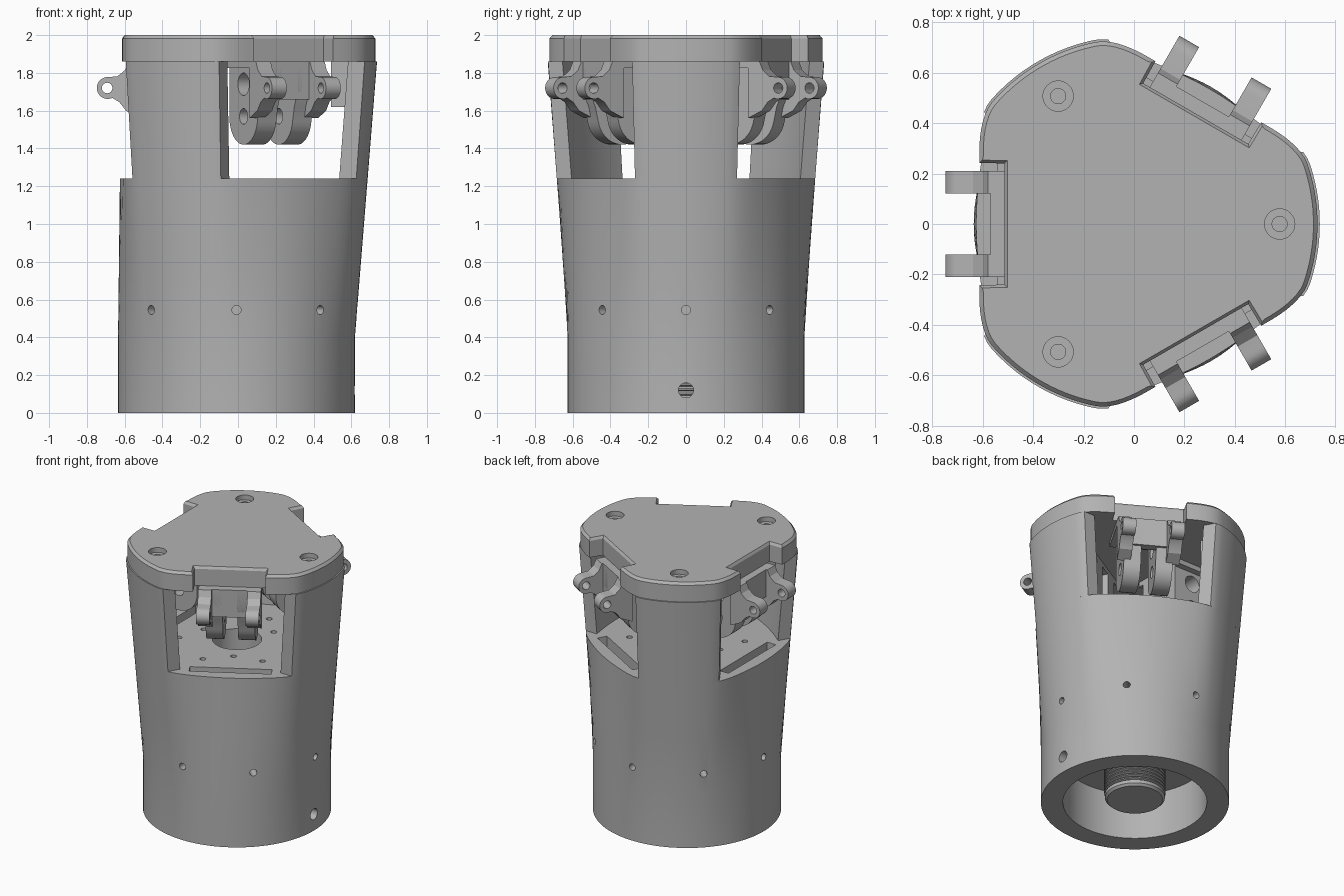
import bpy, bmesh, math
from math import sin, cos, pi, radians
from mathutils import Matrix

old = bpy.data.objects.get("Cube")
if old:
    bpy.data.objects.remove(old, do_unlink=True)

CX = -0.008                      # axis of the threefold layout
SILL, EAVE, TOP = 1.24, 1.86, 2.0
BASE_R, LOBE_R, FLAT_R = 0.627, 0.744, 0.61

grey = bpy.data.materials.new("machined grey")
grey.use_nodes = True
grey.diffuse_color = (0.45, 0.45, 0.45, 1)
grey.node_tree.nodes["Principled BSDF"].inputs["Base Color"].default_value = grey.diffuse_color


def make(name, bm, angle=0.0):
    bmesh.ops.recalc_face_normals(bm, faces=bm.faces)
    me = bpy.data.meshes.new(name)
    bm.to_mesh(me)
    bm.free()
    ob = bpy.data.objects.new(name, me)
    bpy.context.collection.objects.link(ob)
    me.materials.append(grey)
    ob.matrix_world = Matrix.Translation((CX, 0, 0)) @ Matrix.Rotation(angle, 4, "Z")
    return ob


def add_loft(bm, rings):
    """Skin closed rings of points and cap both ends."""
    loops = [[bm.verts.new(p) for p in ring] for ring in rings]
    for a, b in zip(loops, loops[1:]):
        for i in range(len(a)):
            j = (i + 1) % len(a)
            bm.faces.new((a[i], a[j], b[j], b[i]))
    bm.faces.new(loops[0][::-1])
    return bm.faces.new(loops[-1])


def loft(name, rings, angle=0.0):
    bm = bmesh.new()
    add_loft(bm, rings)
    return make(name, bm, angle)


def circle(r, z, n=48):
    return [(r * cos(2 * pi * i / n), r * sin(2 * pi * i / n), z) for i in range(n)]


def arc(cx, cz, r, a0, a1, n=14):
    return [(cx + r * cos(radians(a0 + (a1 - a0) * i / n)),
             cz + r * sin(radians(a0 + (a1 - a0) * i / n))) for i in range(n + 1)]


def prism(name, outline, t0, t1, angle):
    """Plate with an outline in the radial/vertical plane."""
    return loft(name, [[(x, t, z) for x, z in outline] for t in (t0, t1)], angle)


def add_box(bm, x0, x1, y0, y1, z0, z1):
    add_loft(bm, [[(x0, y0, z), (x1, y0, z), (x1, y1, z), (x0, y1, z)] for z in (z0, z1)])


def add_drill(bm, r, p, axis, length, n=24):
    m = Matrix.Translation(p) @ axis
    add_loft(bm, [[m @ (Matrix.Translation(q).to_translation()) for q in circle(r, z, n)]
                  for z in (-length / 2, length / 2)])


def cut(ob, bm):
    """Subtract the cutter solids, then apply and remove them."""
    tool = make("cutter", bm)
    tool.matrix_world = ob.matrix_world
    tool.hide_render = True
    bpy.context.view_layer.update()
    mod = ob.modifiers.new("cut", "BOOLEAN")
    mod.object, mod.operation, mod.solver = tool, "DIFFERENCE", "EXACT"
    mod.use_self = True
    bpy.context.view_layer.objects.active = ob
    bpy.ops.object.modifier_apply(modifier=mod.name)
    bpy.data.objects.remove(tool, do_unlink=True)


def smooth(ob, deg=25):
    bpy.ops.object.select_all(action="DESELECT")
    ob.select_set(True)
    bpy.context.view_layer.objects.active = ob
    bpy.ops.object.shade_smooth_by_angle(angle=radians(deg))


def tri_radius(a, flat=FLAT_R, lobe=LOBE_R):
    """Rounded triangle: a circle softly clipped by three flats."""
    d = (a % (2 * pi / 3)) - pi / 3
    f = flat / cos(d)
    k = 0.07
    h = max(k - abs(f - lobe), 0) / k
    return min(f, lobe) - h * h * k / 4


def body_radius(a, z):
    f = min(max((z - 0.4) / (EAVE - 0.4), 0), 1)
    return BASE_R + (tri_radius(a) - BASE_R) * f


UP = Matrix.Identity(4)
ALONG_T = Matrix.Rotation(pi / 2, 4, "X")
ALONG_N = Matrix.Rotation(pi / 2, 4, "Y")
N = 120

# Lower body, lofted from round to rounded triangle
body = loft("lower_body", [[(body_radius(2 * pi * i / N, z) * cos(2 * pi * i / N),
                             body_radius(2 * pi * i / N, z) * sin(2 * pi * i / N), z)
                            for i in range(N)] for z in (0, 0.4, 0.82, SILL)])
tools = bmesh.new()
add_drill(tools, 0.48, (0, 0, 0.1), UP, 0.48, 64)              # bottom bore
add_drill(tools, 0.165, (0, 0, SILL), UP, 0.7, 40)             # floor opening
add_drill(tools, 0.04, (0.58, 0, 0.12), ALONG_N, 0.3)          # cable hole
for i in range(8):
    turn = Matrix.Rotation(i * pi / 4, 4, "Z")
    add_drill(tools, 0.024, turn @ Matrix.Translation((0.6, 0, 0.545)).to_translation(),
              turn @ ALONG_N, 0.2)
for k in range(3):
    part = bmesh.new()
    add_box(part, 0.46, 0.53, -0.275, 0.275, SILL - 0.08, SILL + 0.1)   # sill slot
    for t in (-0.2, 0.2):
        add_drill(part, 0.02, (0.33, t, SILL), UP, 0.1, 16)
    add_drill(part, 0.02, (0.27, 0, SILL), UP, 0.1, 16)
    part.transform(Matrix.Rotation(pi / 3 + k * 2 * pi / 3, 4, "Z"))
    tmp = bpy.data.meshes.new("tmp")
    part.to_mesh(tmp)
    part.free()
    tools.from_mesh(tmp)
    bpy.data.meshes.remove(tmp)
cut(body, tools)
smooth(body)

# Threaded stud inside the bore
rings = [circle(0.185, 0.02), circle(0.2, 0.035), circle(0.2, 0.06)]
for i in range(11):
    z = 0.06 + i * 0.025
    rings += [circle(0.188, z + 0.006), circle(0.205, z + 0.012), circle(0.205, z + 0.02)]
smooth(loft("threaded_stud", rings))

# Three columns with inner screw pads
for k in range(3):
    rings = []
    for z, half in ((SILL, 0.27), (EAVE, 0.285)):
        ys = [half * (i / 12 - 1) for i in range(25)]
        outer = []
        for y in ys:
            x = 0.68
            for _ in range(20):
                x = math.sqrt(body_radius(math.atan2(y, x), z) ** 2 - y * y)
            outer.append((x, y, z))
        inner_x = outer[12][0] - 0.125
        inner = [(inner_x - 0.35 * y * y, y, z) for y in reversed(ys)]
        rings.append(outer + inner)
    smooth(loft("column", rings, k * 2 * pi / 3))
    pad = bmesh.new()
    add_box(pad, 0.5, 0.615, -0.1, 0.1, 1.62, EAVE)
    make("screw_pad", pad, k * 2 * pi / 3)

# Cap with three notches, softened top edge and counterbored screw holes
outline = []
for k in range(3):
    mid = k * 2 * pi / 3
    for i in range(37):
        a = radians(-38.2 + 76.4 * i / 36)
        r = tri_radius(a, 0.605, 0.735)
        outline.append((r * cos(mid + a), r * sin(mid + a)))
    for t in (-0.24, 0.24):
        a = mid + pi / 3
        outline.append((0.505 * cos(a) - t * sin(a), 0.505 * sin(a) + t * cos(a)))
bm = bmesh.new()
top = add_loft(bm, [[(x, y, z) for x, y in outline] for z in (EAVE, TOP - 0.018)])
bmesh.ops.recalc_face_normals(bm, faces=bm.faces)
bmesh.ops.inset_region(bm, faces=[top], thickness=0.016, depth=0.018)
cap = make("cap", bm)
tools = bmesh.new()
for k in range(3):
    a = k * 2 * pi / 3
    spot = (0.585 * cos(a), 0.585 * sin(a), TOP)
    add_drill(tools, 0.06, spot, UP, 0.07, 32)
    add_drill(tools, 0.03, spot, UP, 0.2, 24)
cut(cap, tools)
smooth(cap, 20)

# Three clevis brackets hanging in the windows
lug = ([(0.5, EAVE), (0.57, EAVE), (0.59, 1.815), (0.63, 1.782)]
       + arc(0.682, 1.72, 0.058, 95, -115) + [(0.62, 1.645), (0.585, 1.6), (0.5, 1.56)])
arm = ([(0.56, EAVE), (0.21, EAVE)] + arc(0.36, 1.57, 0.15, 180, 350, 20)
       + [(0.525, 1.62), (0.56, 1.7)])
for k in range(3):
    a = pi / 3 + k * 2 * pi / 3
    for s in (-1, 1):
        ob = prism("bracket_lug", lug, s * 0.12, s * 0.21, a)
        tools = bmesh.new()
        add_drill(tools, 0.028, (0.685, s * 0.165, 1.72), ALONG_T, 0.3)
        cut(ob, tools)
        smooth(ob)
        ob = prism("bracket_arm", arm, s * 0.05, s * 0.165, a)
        tools = bmesh.new()
        add_drill(tools, 0.042, (0.36, s * 0.11, 1.57), ALONG_T, 0.3)
        add_drill(tools, 0.06, (0.36, s * 0.11, 1.74), ALONG_T, 0.3)
        cut(ob, tools)
        smooth(ob)
    bm = bmesh.new()
    add_box(bm, 0.21, 0.56, -0.21, 0.21, 1.825, EAVE)
    make("bracket_plate", bm, a)
    bm = bmesh.new()
    add_box(bm, 0.5, 0.56, -0.13, 0.13, 1.66, EAVE)
    make("bracket_web", bm, a)
